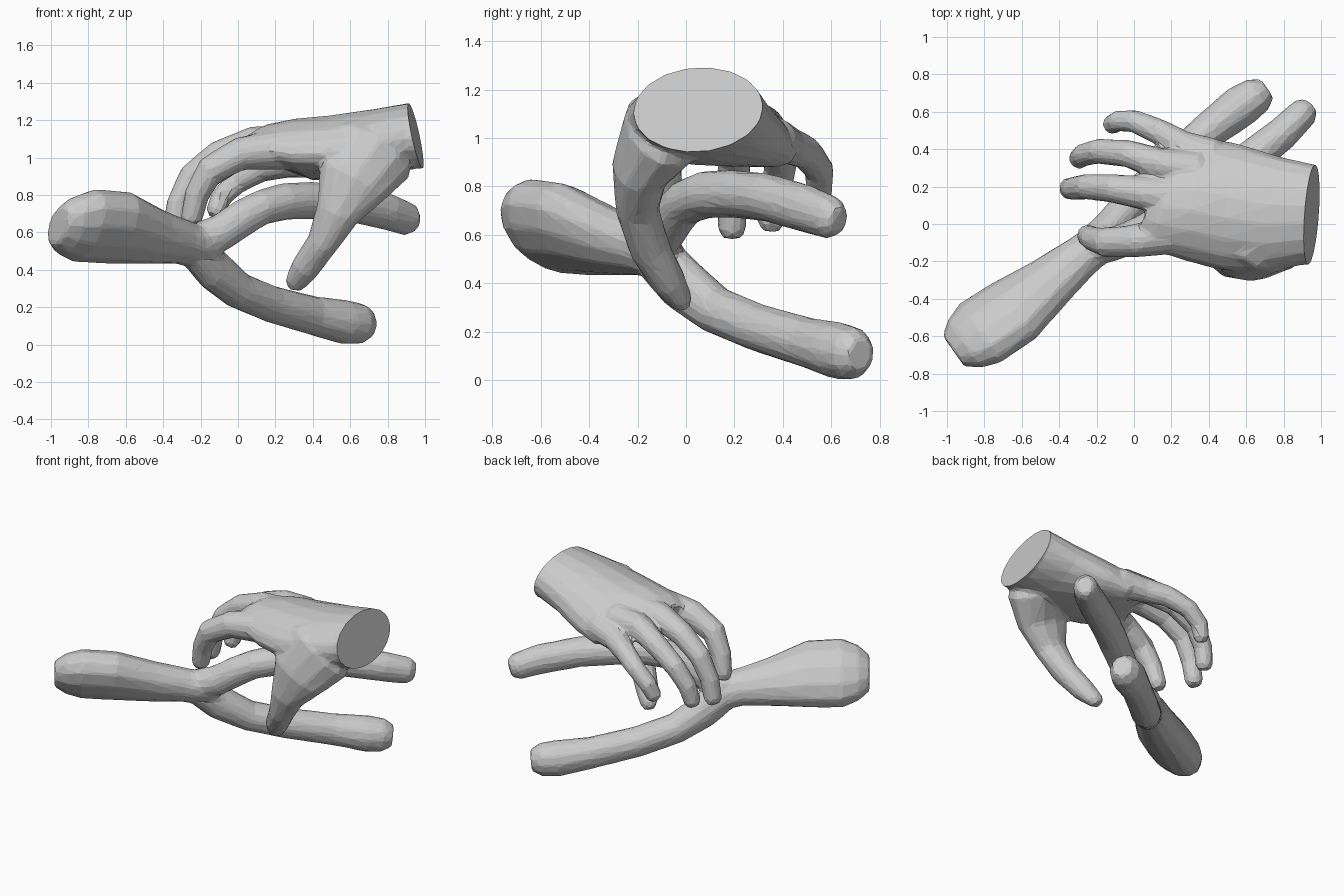
import bpy, bmesh, math
from mathutils import Vector

if "Cube" in bpy.data.objects:
    bpy.data.objects.remove(bpy.data.objects["Cube"])


def tube(bm, pts, ref, sides=12):
    """Blunt-ended tube; each point is x, y, z, radius across, radius along ref."""
    P = [Vector(p[:3]) for p in pts]
    R = [(p[3], p[4] if len(p) > 4 else p[3]) for p in pts]
    start, end = (P[0] - P[1]).normalized(), (P[-1] - P[-2]).normalized()
    P = [P[0] + start * R[0][0] * .6] + P + [P[-1] + end * R[-1][0] * .6]
    R = [tuple(v * .65 for v in R[0])] + R + [tuple(v * .65 for v in R[-1])]
    rings = []
    for i, p in enumerate(P):
        t = (P[min(i + 1, len(P) - 1)] - P[max(i - 1, 0)]).normalized()
        side = Vector(ref).cross(t).normalized()
        up = t.cross(side)
        rings.append([bm.verts.new(p + side * R[i][0] * math.cos(a) + up * R[i][1] * math.sin(a))
                      for a in (k * math.tau / sides for k in range(sides))])
    skin(bm, rings)


def skin(bm, rings):
    n = len(rings[0])
    for a, b in zip(rings, rings[1:]):
        for k in range(n):
            bm.faces.new((a[k], a[(k + 1) % n], b[(k + 1) % n], b[k]))
    bm.faces.new(rings[0][::-1])
    bm.faces.new(rings[-1])


def fuse(bm, name, ratio, cut=None):
    """Merge overlapping volumes into one faceted skin, optionally sliced flat."""
    bmesh.ops.recalc_face_normals(bm, faces=bm.faces)
    me = bpy.data.meshes.new(name)
    bm.to_mesh(me)
    bm.free()
    ob = bpy.data.objects.new(name, me)
    bpy.context.collection.objects.link(ob)
    m = ob.modifiers.new("fuse", 'REMESH')
    m.mode, m.voxel_size = 'VOXEL', .014
    m = ob.modifiers.new("soften", 'SMOOTH')
    m.factor, m.iterations = .5, 8
    m = ob.modifiers.new("facets", 'DECIMATE')
    m.ratio = ratio
    dg = bpy.context.evaluated_depsgraph_get()
    final = bpy.data.meshes.new_from_object(ob.evaluated_get(dg))
    ob.modifiers.clear()
    ob.data = final
    if cut:
        b = bmesh.new()
        b.from_mesh(final)
        r = bmesh.ops.bisect_plane(b, geom=b.verts[:] + b.edges[:] + b.faces[:],
                                   plane_co=cut[0], plane_no=cut[1], clear_outer=True)
        edges = [e for e in r['geom_cut'] if isinstance(e, bmesh.types.BMEdge)]
        bmesh.ops.holes_fill(b, edges=edges, sides=0)
        b.to_mesh(final)
        b.free()
    for f in final.polygons:
        f.use_smooth = False
    return ob


# Forked stick: thick rolled-over handle, low prong, high prong
Z = (0, 0, 1)
bm = bmesh.new()
tube(bm, [(-.905, -.64, .635, .12, .19), (-.82, -.58, .635, .145, .235), (-.65, -.47, .625, .145, .23),
          (-.45, -.31, .575, .125, .165), (-.29, -.18, .545, .11, .125), (-.16, -.08, .5, .09, .12)],
     (.48, -.52, .72))
tube(bm, [(-.24, -.13, .52, .1), (-.13, -.02, .4, .095, .115), (0, .12, .29, .1), (.18, .3, .215, .1),
          (.4, .5, .155, .1, .105), (.57, .63, .12, .115, .12), (.66, .69, .11, .1, .11)], Z)
tube(bm, [(-.22, -.13, .55, .1), (-.09, -.1, .6, .09, .1), (.03, -.05, .68, .09, .1), (.13, 0, .735, .095),
          (.25, .08, .765, .1), (.4, .19, .77, .1), (.6, .33, .755, .1), (.8, .49, .71, .09, .1),
          (.91, .6, .67, .08, .09)], Z)
fuse(bm, "forked_stick", .05)

# Hand: palm lofted from arched oval sections:
# x, y centre, z centre, half width, half height, slope, arch, shear
bm = bmesh.new()
rings = []
for x, y, z, w, h, s, arch, sh in [(1.1, .05, 1.13, .265, .18, .05, 0, .03),
                                   (.93, .05, 1.115, .27, .175, .05, 0, .03),
                                   (.75, .05, 1.085, .31, .175, .02, .02, .03),
                                   (.52, .09, 1.055, .34, .17, -.05, .05, .04),
                                   (.34, .13, 1.05, .33, .155, -.12, .07, .06),
                                   (.2, .14, 1.06, .28, .115, -.12, .05, .1),
                                   (.12, .14, 1.05, .22, .075, -.12, .05, .1)]:
    ring = []
    for k in range(18):
        c, d = math.cos(k * math.tau / 18), math.sin(k * math.tau / 18)
        ring.append(bm.verts.new((x + sh * c - .03 * d, y + w * c, z + h * d + s * w * c - arch * c * c)))
    rings.append(ring)
skin(bm, rings)

# Thumb and four curled fingers
Y = (0, 1, 0)
tube(bm, [(.72, -.1, 1.03, .24, .17), (.61, -.19, .87, .2, .12), (.53, -.2, .7, .12, .09),
          (.45, -.15, .54, .085, .085), (.36, -.075, .41, .078, .075), (.305, -.02, .33, .06, .05)], Y)
fingers = [
    [(.36, 0, 1.05, .12), (.17, -.06, 1.04, .105), (.01, -.09, 1.02, .09), (-.15, -.1, .93, .08),
     (-.22, -.08, .8, .067), (-.25, -.06, .67, .06)],
    [(.3, .14, 1.08, .1), (.08, .16, 1.075, .092), (-.11, .19, 1.01, .078), (-.25, .2, .9, .07),
     (-.32, .19, .75, .064), (-.345, .19, .62, .06)],
    [(.34, .29, 1.05, .1), (.14, .32, 1.05, .085), (-.03, .375, .99, .075), (-.19, .39, .88, .068),
     (-.27, .37, .76, .062), (-.295, .35, .65, .058)],
    [(.42, .36, .99, .1), (.26, .42, .97, .08), (.13, .495, .94, .07), (0, .55, .87, .062),
     (-.09, .55, .79, .058), (-.12, .53, .71, .053)],
]
for f in fingers:
    tube(bm, f, Y)
fuse(bm, "grasping_hand", .05, (Vector((.95, .05, 1.115)), Vector((1, -.08, .22))))
